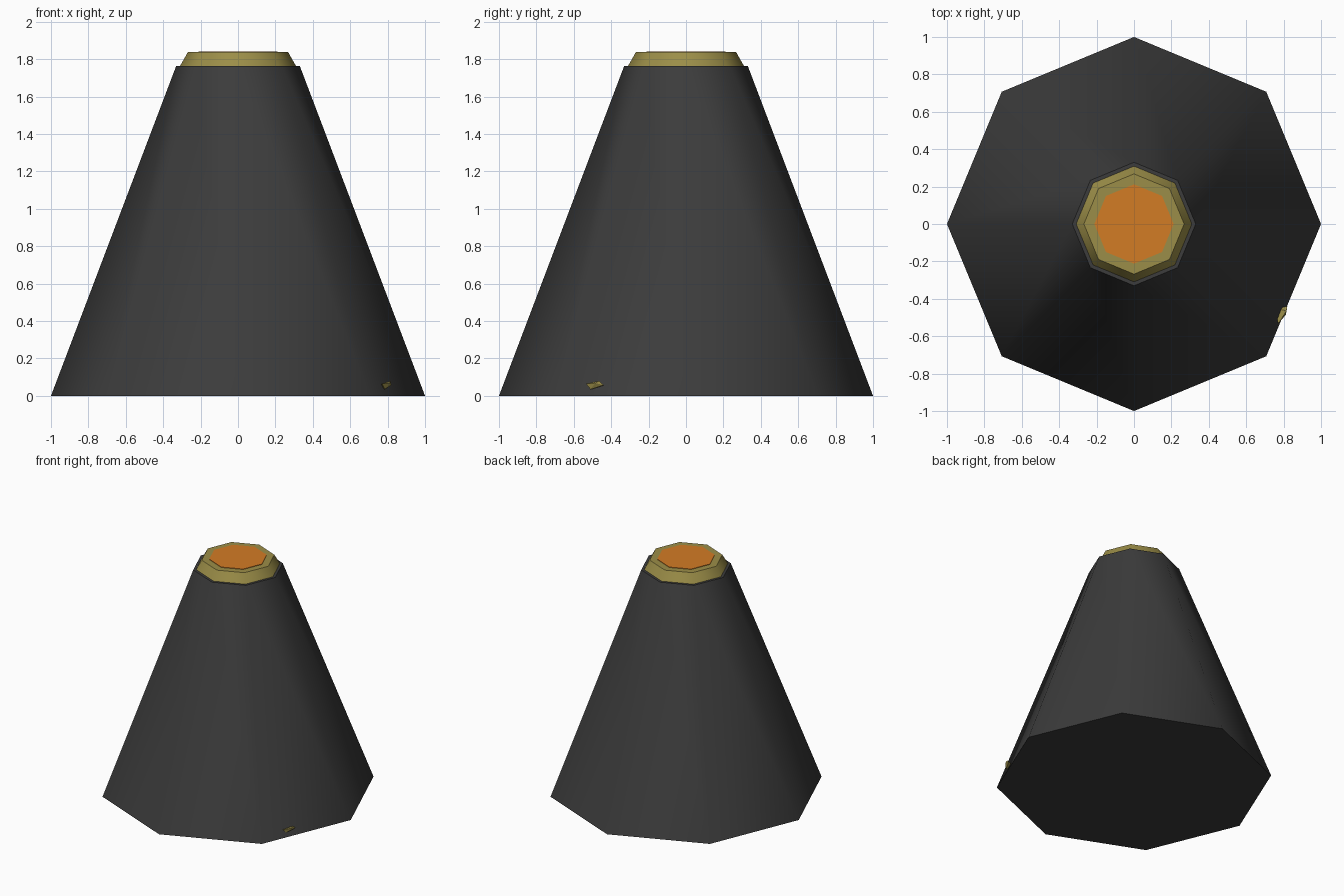
import bpy, bmesh, math

cube = bpy.data.objects.get("Cube")
if cube:
    bpy.data.objects.remove(cube, do_unlink=True)

SIDES = 8


def material(name, rgb):
    m = bpy.data.materials.new(name)
    m.use_nodes = True
    m.diffuse_color = (*rgb, 1)
    bsdf = m.node_tree.nodes["Principled BSDF"]
    bsdf.inputs["Base Color"].default_value = (*rgb, 1)
    bsdf.inputs["Roughness"].default_value = 0.8
    return m


charcoal = material("charcoal", (0.045, 0.045, 0.045))
olive_gold = material("olive gold", (0.33, 0.27, 0.065))
orange = material("orange", (0.65, 0.20, 0.018))


def frustum(name, r_low, r_high, z_low, z_high, mat):
    """Octagonal frustum with a corner on each axis."""
    bpy.ops.mesh.primitive_cone_add(vertices=SIDES, radius1=r_low, radius2=r_high,
                                    depth=z_high - z_low,
                                    location=(0, 0, (z_low + z_high) / 2))
    ob = bpy.context.object
    ob.name = name
    ob.data.materials.append(mat)
    bpy.ops.object.shade_smooth_by_angle(angle=math.radians(50))
    return ob


# Tapered body, rim on top and the glowing cap
frustum("body", 1.0, 0.33, 0.0, 1.765, charcoal)
frustum("rim", 0.312, 0.268, 1.76, 1.838, olive_gold)
frustum("cap", 0.212, 0.212, 1.832, 1.842, orange)

# Small stone fragment poking out of the foot of one side
bm = bmesh.new()
points = [(0.77, -0.535, 0.065), (0.785, -0.51, 0.035), (0.812, -0.485, 0.068),
          (0.815, -0.465, 0.08), (0.82, -0.44, 0.058), (0.76, -0.45, 0.05)]
for p in points:
    bm.verts.new(p)
bmesh.ops.convex_hull(bm, input=bm.verts)
mesh = bpy.data.meshes.new("foot_fragment")
bm.to_mesh(mesh)
bm.free()
mesh.materials.append(olive_gold)
bpy.context.collection.objects.link(bpy.data.objects.new("foot_fragment", mesh))
